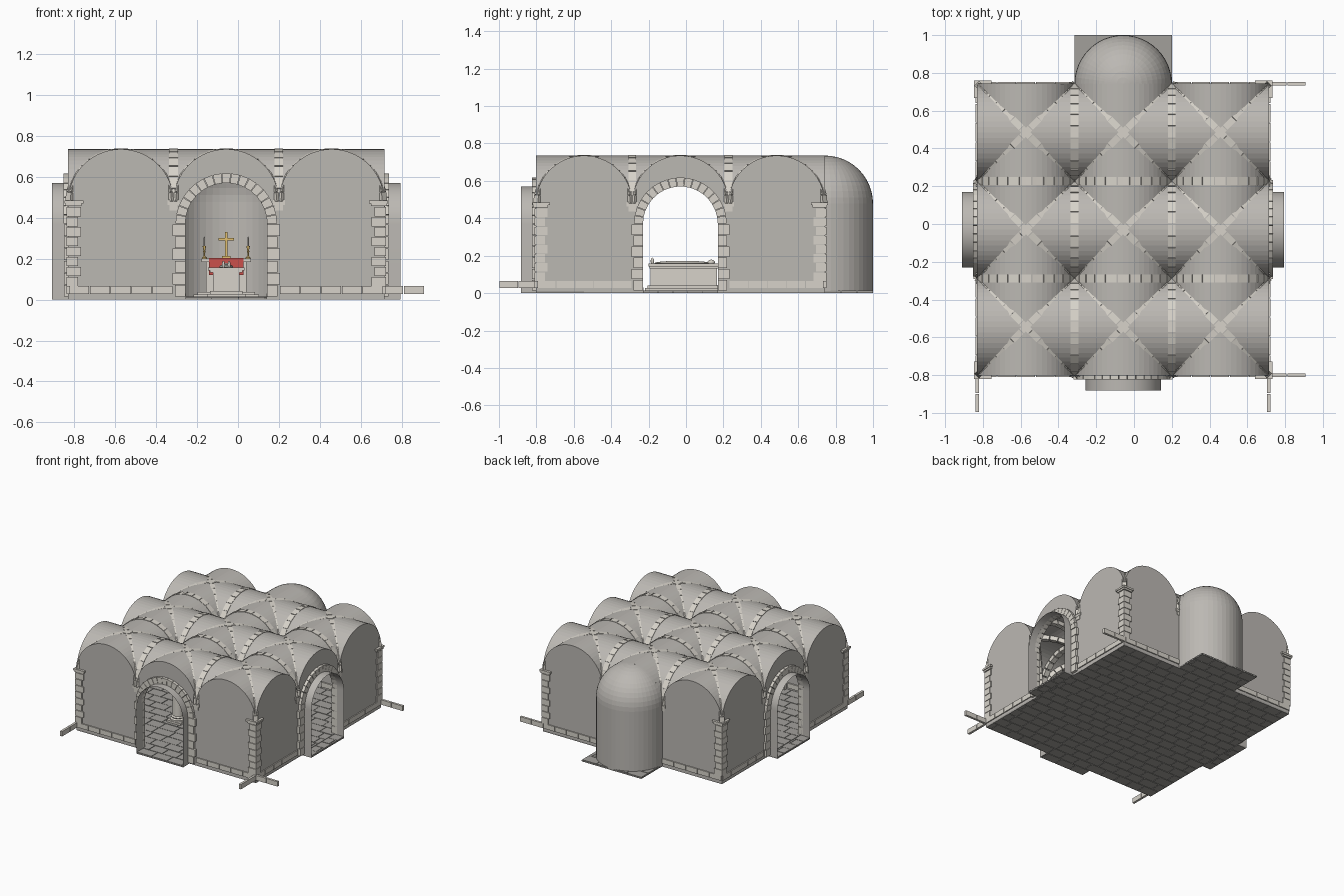
import bpy, bmesh, math, random
from mathutils import Vector, Matrix

if "Cube" in bpy.data.objects:
    bpy.data.objects.remove(bpy.data.objects["Cube"])

random.seed(4)
CX, CY = -0.0575, -0.03            # centre of the nine-bay plan
B, H = 0.515, 0.7725               # bay size, half plan size
R, ZS = B / 2, 0.478               # vault radius, springing height
DR, DZ = 0.2, 0.37                 # doorway radius and springing
pi = math.pi
MATS = {}


def mat(name, col):
    m = bpy.data.materials.new(name)
    m.diffuse_color = (*col, 1)
    m.use_nodes = True
    m.node_tree.nodes["Principled BSDF"].inputs["Base Color"].default_value = m.diffuse_color
    MATS[name] = m


mat("plaster", (0.50, 0.48, 0.45))
mat("stone", (0.68, 0.65, 0.59))
mat("paving", (0.36, 0.35, 0.33))
mat("gold", (0.75, 0.52, 0.16))
mat("red", (0.6, 0.08, 0.07))


def finish(bm, name, m, smooth=False, normals=True):
    if normals:
        bmesh.ops.recalc_face_normals(bm, faces=bm.faces)
    me = bpy.data.meshes.new(name)
    bm.to_mesh(me)
    bm.free()
    ob = bpy.data.objects.new(name, me)
    ob.location = (CX, CY, 0)
    bpy.context.collection.objects.link(ob)
    me.materials.append(MATS[m])
    if smooth:
        bpy.ops.object.select_all(action='DESELECT')
        ob.select_set(True)
        bpy.context.view_layer.objects.active = ob
        bpy.ops.object.shade_smooth_by_angle(angle=0.7)
    return ob


def hexa(bm, p):
    v = [bm.verts.new(q) for q in p]
    for f in ((0, 1, 2, 3), (7, 6, 5, 4), (0, 4, 5, 1), (1, 5, 6, 2), (2, 6, 7, 3), (3, 7, 4, 0)):
        bm.faces.new([v[i] for i in f])


def box(bm, x0, x1, y0, y1, z0, z1, M=Matrix()):
    hexa(bm, [M @ Vector((x, y, z)) for z in (z0, z1) for x, y in ((x0, y0), (x1, y0), (x1, y1), (x0, y1))])


def arch(bm, c, d, a, b, t0, t1, w, n, gap=0.06):
    """Ring of wedge stones on a half ellipse; d is the horizontal direction."""
    d = Vector(d).normalized()
    side = Vector((-d.y, d.x, 0)) * w / 2
    for i in range(n):
        pts = []
        for s in (-1, 1):
            for k, t in ((i + gap, t0), (i + 1 - gap, t0), (i + 1 - gap, t1), (i + gap, t1)):
                th = pi * k / n
                nx, nz = math.cos(th) / a, math.sin(th) / b
                l = math.hypot(nx, nz)
                pts.append(Vector(c) + d * (a * math.cos(th) + t * nx / l)
                           + Vector((0, 0, b * math.sin(th) + t * nz / l)) + side * s)
        hexa(bm, pts)


def lathe(bm, prof, x, y, n=20):
    rings = [[bm.verts.new((x + r * math.cos(2 * pi * i / n), y + r * math.sin(2 * pi * i / n), z))
              for i in range(n)] for r, z in prof]
    for a, b in zip(rings, rings[1:]):
        for i in range(n):
            bm.faces.new((a[i], a[(i + 1) % n], b[(i + 1) % n], b[i]))
    bm.faces.new(rings[0])
    bm.faces.new(rings[-1])


def arc(r, zc, n=28):
    return [(r * math.cos(pi * i / n), zc + r * math.sin(pi * i / n)) for i in range(n + 1)]


BAYS = [(i * B, j * B) for i in (-1, 0, 1) for j in (-1, 0, 1)]
TURNS = [Matrix.Rotation(k * pi / 2, 4, 'Z') for k in range(4)]   # front, right, back, left

# groin vaults
bm = bmesh.new()
N = 28
for bx, by in BAYS:
    th = [pi * i / N for i in range(N + 1)]
    g = [[bm.verts.new((bx + R * math.cos(a), by + R * math.cos(b), ZS + R * max(math.sin(a), math.sin(b))))
          for b in th] for a in th]
    for i in range(N):
        for j in range(N):
            p, q, r, s = g[i][j], g[i + 1][j], g[i + 1][j + 1], g[i][j + 1]
            if i == j:
                bm.faces.new((p, q, r)), bm.faces.new((p, r, s))
            elif i + j == N - 1:
                bm.faces.new((p, q, s)), bm.faces.new((q, r, s))
            else:
                bm.faces.new((p, q, r, s))
finish(bm, "groin_vaults", "plaster")

# transverse and diagonal ribs
bm, bd = bmesh.new(), bmesh.new()
for s in (-0.5, 0.5):
    for k in (-1, 0, 1):
        arch(bm, (s * B, k * B, ZS), (0, 1, 0), R, R, -0.03, 0.004, 0.042, 13)
        arch(bm, (k * B, s * B, ZS), (1, 0, 0), R, R, -0.03, 0.004, 0.042, 13)
for bx, by in BAYS:
    for s in (-1, 1):
        arch(bd, (bx, by, ZS), (1, s, 0), R * 2 ** .5, R, -0.03, 0.003, 0.034, 17, 0.04)
finish(bm, "transverse_ribs", "stone")
finish(bd, "diagonal_ribs", "stone")

# outer walls, doorway reveals, door surrounds, base course, corner piers
walls, reveal, door, base, pier = [bmesh.new() for _ in range(5)]
for k, M in enumerate(TURNS):
    def P(x, z, y=-H):
        return M @ Vector((x, y, z))
    outline = [(R, 0)] + arc(R, ZS) + [(-R, 0)]
    for c in (-B, B):
        walls.faces.new([walls.verts.new(P(c + x, z)) for x, z in outline])
    if k != 2:
        hole = [(DR, 0)] + arc(DR, DZ) + [(-DR, 0)]
        for i in range(len(hole) - 1):
            q = [outline[i], outline[i + 1], hole[i + 1], hole[i]]
            walls.faces.new([walls.verts.new(P(*v)) for v in q])
            (x0, z0), (x1, z1) = hole[i], hole[i + 1]
            reveal.faces.new([reveal.verts.new(v) for v in
                              (P(x0, z0), P(x1, z1), P(x1, z1, -H - .08), P(x0, z0, -H - .08))])
        arch(door, P(0, DZ), M @ Vector((1, 0, 0)), DR, DR, 0, 0.048, 0.044, 17, 0.03)
        for s in (-1, 1):
            for i in range(6):
                w = 0.062 if i % 2 else 0.05
                z = 0.015 + i * 0.0592
                x = sorted((s * DR, s * (DR + w)))
                box(door, *x, -H - .02, -H + .025, z, z + 0.056, M)
    over = 1 if k in (0, 3) else -1
    for s in (-1, 1):
        a, e = R + 0.005, H + (0.1975 if s == over else 0)
        n = 7 if s == over else 5
        for i in range(n):
            x = sorted((s * (a + (e - a) * i / n), s * (a + (e - a) * (i + .96) / n)))
            box(base, *x, -H - .008, -H + .01, 0.028, 0.066, M)
    for i in range(8):
        w, v = (0.062, 0.048) if i % 2 else (0.048, 0.062)
        z = 0.066 + i * 0.0487
        box(pier, -H - .008, -H + w, -H - .008, -H + v, z, z + 0.045, M)
    box(pier, -H - .012, -H + .066, -H - .012, -H + .066, 0.457, 0.470, M)
    box(pier, -H - .018, -H + .075, -H - .018, -H + .075, 0.470, 0.484, M)
    # corbels carrying the ribs on the wall
    for s in (-R, R):
        box(pier, s - .03, s + .03, -H - .006, -H + .045, 0.462, 0.486, M)
        box(pier, s - .02, s + .02, -H - .004, -H + .03, 0.435, 0.462, M)
bmesh.ops.remove_doubles(walls, verts=walls.verts, dist=1e-5)
bmesh.ops.remove_doubles(reveal, verts=reveal.verts, dist=1e-5)
finish(walls, "outer_walls", "plaster")
finish(reveal, "doorway_reveals", "plaster", True)
finish(door, "door_surrounds", "stone")
finish(base, "base_course", "stone")
finish(pier, "corner_piers", "stone")

# apse: half cylinder closed by a quarter sphere
bm = bmesh.new()
prof = [(R, 0), (R, ZS)] + [(R * math.cos(pi / 2 * i / 12), ZS + R * math.sin(pi / 2 * i / 12)) for i in range(1, 13)]
n = 24
g = [[bm.verts.new((r * math.cos(pi * i / n), H + r * math.sin(pi * i / n), z)) for i in range(n + 1)] for r, z in prof]
for a, b in zip(g, g[1:]):
    for i in range(n):
        bm.faces.new((a[i], a[i + 1], b[i + 1], b[i]))
bmesh.ops.remove_doubles(bm, verts=bm.verts, dist=1e-5)
finish(bm, "apse", "plaster")

# paving in running bond
bm = bmesh.new()
D = H + 0.08
for x0, x1, y0, y1 in ((-H, H, -H, H), (-R, R, H, H + R), (-DR, DR, -D, -H), (-D, -H, -DR, DR), (H, D, -DR, DR)):
    box(bm, x0, x1, y0, y1, 0.003, 0.01)
    rows = max(1, round((y1 - y0) / 0.086))
    h = (y1 - y0) / rows
    for j in range(rows):
        x = x0
        step = 0.128 * (0.5 if j % 2 else 1)
        while x < x1 - 0.01:
            e = min(x + step, x1)
            y = y0 + j * h
            box(bm, x + .002, e - .002, y + .002, y + h - .002, 0, 0.014 + random.uniform(-.001, .001))
            x, step = e, 0.128 * random.uniform(0.85, 1.15)
finish(bm, "paving", "paving")

# columns
bm = bmesh.new()
for sx in (-R, R):
    for sy in (-R, R):
        box(bm, sx - .06, sx + .06, sy - .06, sy + .06, 0.012, 0.03)
        lathe(bm, [(.058, .03), (.058, .042), (.047, .05), (.052, .058), (.042, .066), (.04, .40),
                   (.046, .405), (.046, .415), (.04, .42), (.055, .462)], sx, sy)
        box(bm, sx - .06, sx + .06, sy - .06, sy + .06, 0.462, 0.484)
finish(bm, "columns", "stone", True)

# tomb with a reclining figure
bm = bmesh.new()
box(bm, -.095, .095, -.19, .225, 0.012, 0.028)
box(bm, -.08, .08, -.175, .21, 0.028, 0.042)
box(bm, -.064, .064, -.16, .195, 0.042, 0.132)
box(bm, -.08, .08, -.165, .2, 0.132, 0.142)
box(bm, -.09, .09, -.17, .21, 0.142, 0.158)
finish(bm, "tomb", "stone")
bm = bmesh.new()
for x, y, z, sx, sy, sz in ((0, .01, .16, .035, .15, .013), (0, .165, .165, .017, .02, .014),
                            (-.014, -.15, .17, .007, .009, .02), (.014, -.15, .17, .007, .009, .02)):
    bmesh.ops.create_uvsphere(bm, u_segments=14, v_segments=8, radius=1,
                              matrix=Matrix.Translation((x, y, z)) @ Matrix.Diagonal((sx, sy, sz, 1)))
finish(bm, "reclining_figure", "stone", True)

# altar in the apse
ay = 0.86
bm = bmesh.new()
box(bm, -.16, .16, ay - .13, ay + .09, 0.012, 0.024)
box(bm, -.14, .14, ay - .1, ay + .08, 0.024, 0.036)
box(bm, -.1, .1, ay - .045, ay + .045, 0.036, 0.185)
box(bm, -.12, .12, ay - .06, ay + .06, 0.185, 0.2)
finish(bm, "altar", "stone")
bm = bmesh.new()
box(bm, -.085, .085, ay - .064, ay + .062, 0.199, 0.203)
box(bm, -.085, .085, ay - .066, ay - .06, 0.12, 0.203)
finish(bm, "altar_cloth", "red")

# cross and candlesticks
bm = bmesh.new()
box(bm, -.02, .02, ay - .015, ay + .015, 0.203, 0.212)
box(bm, -.005, .005, ay - .005, ay + .005, 0.212, 0.33)
box(bm, -.037, .037, ay - .005, ay + .005, 0.29, 0.3)
finish(bm, "altar_cross", "gold")
bm, bc = bmesh.new(), bmesh.new()
for x in (-.107, .107):
    lathe(bm, [(.012, .2), (.012, .205), (.004, .212), (.004, .23), (.007, .235), (.004, .24), (.009, .262)], x, ay, 10)
    lathe(bc, [(.004, .262), (.004, .3), (.001, .308)], x, ay, 8)
finish(bm, "candlesticks", "gold", True)
finish(bc, "candles", "stone", True)
